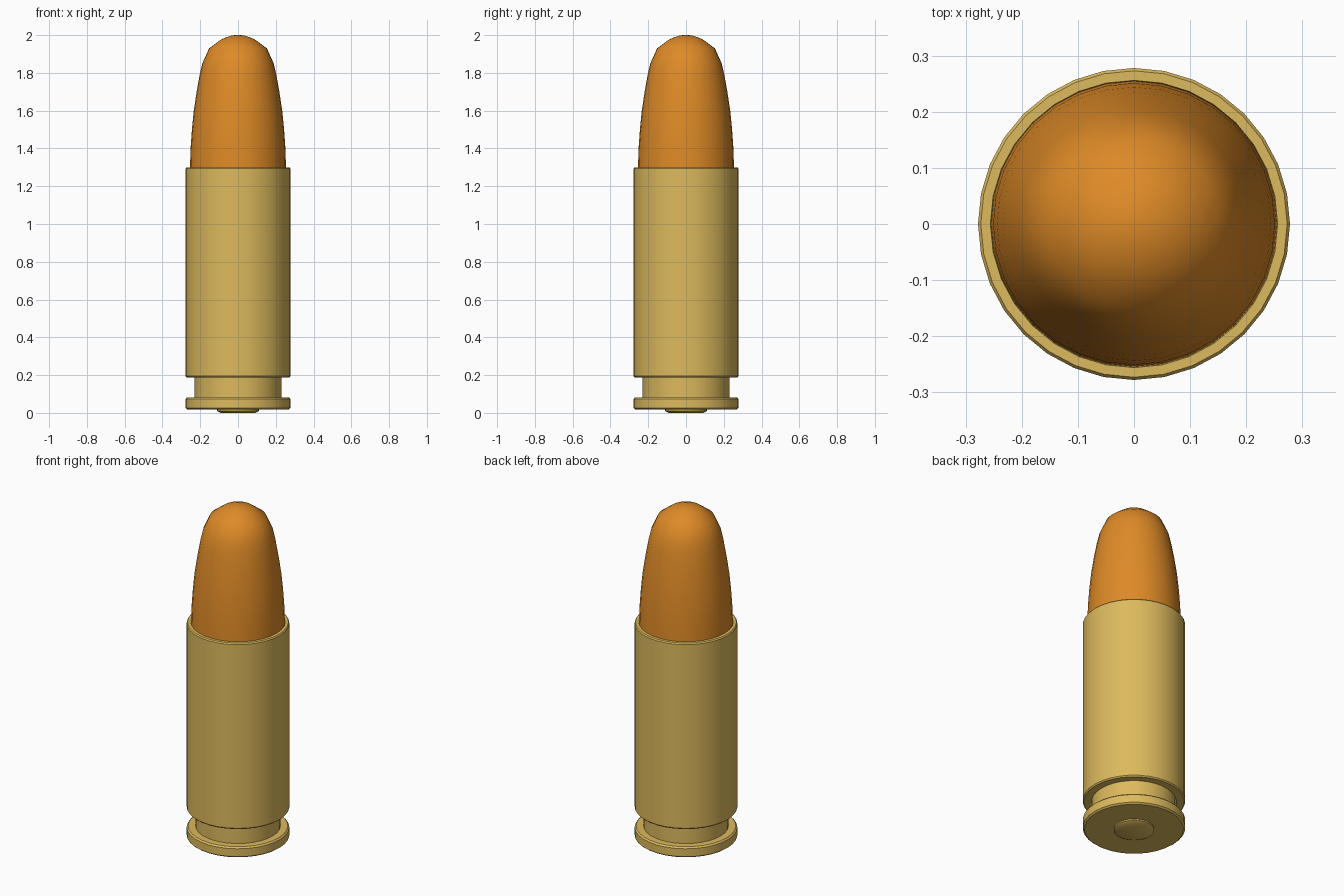
import bpy, bmesh, math

if "Cube" in bpy.data.objects:
    bpy.data.objects.remove(bpy.data.objects["Cube"])

SIDES = 32


def material(name, rgb):
    m = bpy.data.materials.new(name)
    m.diffuse_color = (*rgb, 1.0)
    m.use_nodes = True
    m.node_tree.nodes["Principled BSDF"].inputs["Base Color"].default_value = m.diffuse_color
    return m


def lathe(name, profile, mat, angle=30):
    """Spin an (r, z) profile around z; r = 0 makes a pole."""
    bm = bmesh.new()
    rings = []
    for r, z in profile:
        if r == 0:
            rings.append([bm.verts.new((0, 0, z))] * SIDES)
        else:
            rings.append([bm.verts.new((r * math.cos(2 * math.pi * i / SIDES),
                                        r * math.sin(2 * math.pi * i / SIDES), z))
                          for i in range(SIDES)])
    for a, b in zip(rings, rings[1:]):
        for i in range(SIDES):
            j = (i + 1) % SIDES
            bm.faces.new(list(dict.fromkeys((a[i], a[j], b[j], b[i]))))
    bmesh.ops.recalc_face_normals(bm, faces=bm.faces)
    me = bpy.data.meshes.new(name)
    bm.to_mesh(me)
    bm.free()
    me.materials.append(mat)
    ob = bpy.data.objects.new(name, me)
    bpy.context.collection.objects.link(ob)
    bpy.ops.object.select_all(action='DESELECT')
    ob.select_set(True)
    bpy.context.view_layer.objects.active = ob
    bpy.ops.object.shade_smooth_by_angle(angle=math.radians(angle))
    return ob


brass = material("brass", (0.72, 0.49, 0.11))
copper = material("copper", (0.73, 0.255, 0.02))

# Casing: base, rim, groove, straight wall and open mouth
lathe("casing", [
    (0, 0.018), (0.268, 0.018), (0.278, 0.026), (0.278, 0.073), (0.27, 0.082),
    (0.23, 0.082), (0.23, 0.188), (0.272, 0.188), (0.278, 0.195),
    (0.278, 1.293), (0.273, 1.30), (0.256, 1.30), (0.25, 1.27), (0, 1.27),
], brass)

# Small raised disc under the base
lathe("base_disc", [(0, 0.0), (0.09, 0.0), (0.11, 0.01), (0.11, 0.02), (0, 0.02)], brass)

# Rounded tip
lathe("tip", [
    (0, 1.275), (0.255, 1.275), (0.254, 1.30), (0.251, 1.40), (0.244, 1.50),
    (0.234, 1.60), (0.219, 1.70), (0.204, 1.785), (0.189, 1.85), (0.153, 1.93),
    (0.085, 1.98), (0.03, 1.999), (0, 2.0),
], copper, 40)
